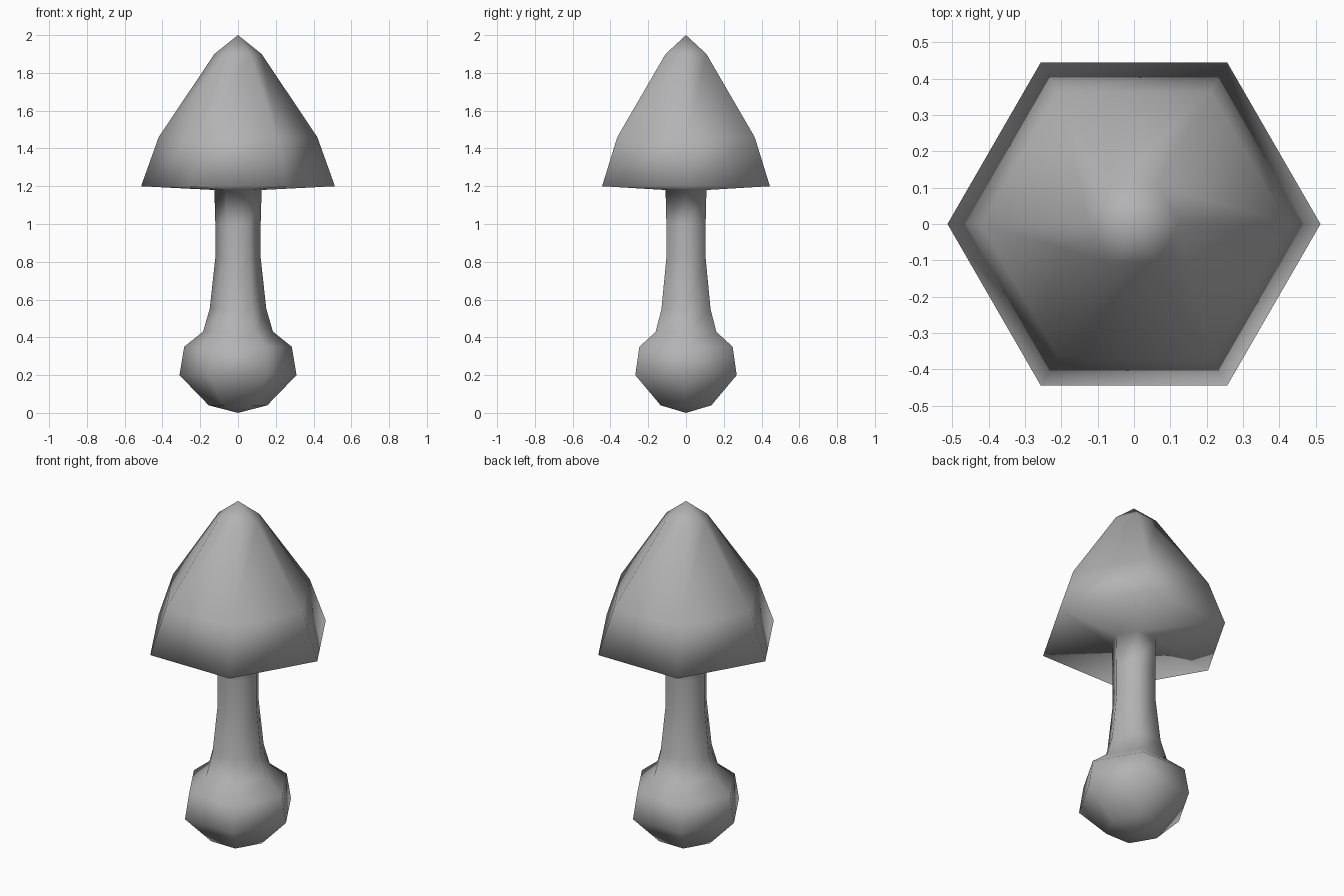
import bpy, bmesh, math
from mathutils import Matrix

cube = bpy.data.objects.get("Cube")
if cube:
    bpy.data.objects.remove(cube)

SIDES = 6

# Half profiles as (radius, height), from bottom to top
bulb = [(0, 0), (0.155, 0.04), (0.31, 0.2), (0.285, 0.35), (0.185, 0.43)]
stem = [(0.15, 0.55), (0.12, 0.82), (0.12, 1.0), (0.125, 1.18)]
cap = [(0.513, 1.2), (0.42, 1.46), (0.125, 1.9), (0, 2)]

# One flat grey
grey = bpy.data.materials.new("plain grey")
grey.use_nodes = True
color = (0.45, 0.45, 0.45, 1)
grey.diffuse_color = color
grey.node_tree.nodes["Principled BSDF"].inputs["Base Color"].default_value = color


def lathe(name, profile, sides, material):
    """Revolve a profile around z into a closed, smooth-shaded mesh."""
    bm = bmesh.new()
    points = [bm.verts.new((r, 0, z)) for r, z in profile]
    edges = [bm.edges.new(pair) for pair in zip(points, points[1:])]
    bmesh.ops.spin(bm, geom=points + edges, cent=(0, 0, 0), axis=(0, 0, 1),
                   angle=math.tau, steps=sides, use_merge=False)
    bmesh.ops.remove_doubles(bm, verts=bm.verts, dist=0.001)
    bmesh.ops.recalc_face_normals(bm, faces=bm.faces)
    for face in bm.faces:
        face.smooth = True
    mesh = bpy.data.meshes.new(name)
    bm.to_mesh(mesh)
    bm.free()
    mesh.materials.append(material)
    obj = bpy.data.objects.new(name, mesh)
    bpy.context.collection.objects.link(obj)
    return obj


# Bulb, stem and cap flow into each other as one skin
lathe("mushroom", bulb + stem + cap, SIDES, grey)
